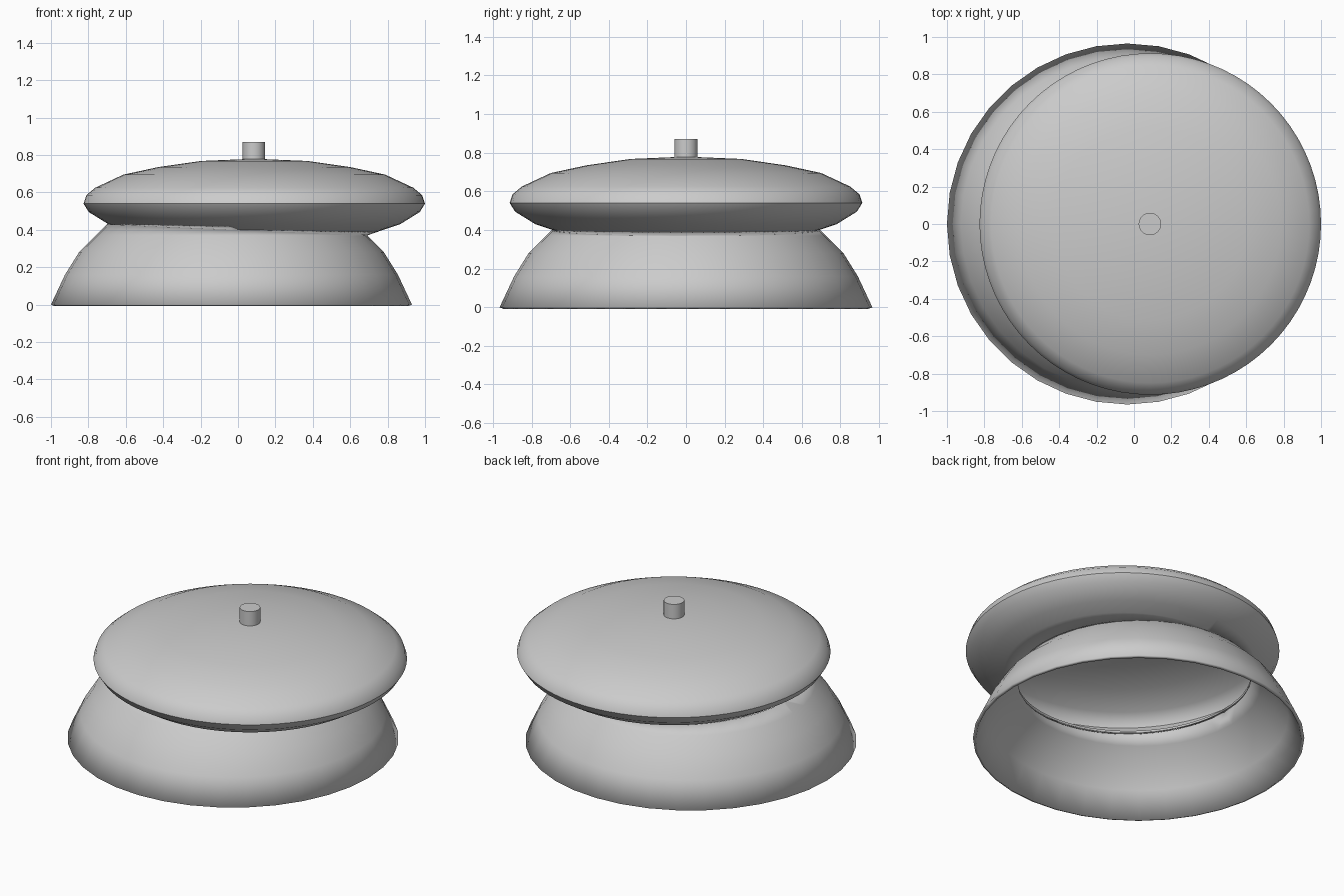
import bpy, bmesh, math
from mathutils import Vector

cube = bpy.data.objects.get("Cube")
if cube:
    bpy.data.objects.remove(cube, do_unlink=True)

grey = bpy.data.materials.new("plain_grey")
grey.use_nodes = True
colour = (0.6, 0.6, 0.6, 1)
grey.diffuse_color = colour
grey.node_tree.nodes["Principled BSDF"].inputs["Base Color"].default_value = colour

# Tilted plane where the lid meets the base
SEAM_POINT = Vector((0, 0, 0.4))
SEAM_NORMAL = Vector((0.043, 0, 1)).normalized()


def lathe(name, profile, centre_x, sides, keep=None, wall=0.0, angle=40):
    """Revolve (radius, z) points listed from bottom to top; keep one side of the seam."""
    bm = bmesh.new()
    rings = []
    for r, z in profile:
        if r == 0:
            rings.append([bm.verts.new((centre_x, 0, z))] * sides)
        else:
            rings.append([bm.verts.new((centre_x + r * math.cos(2 * math.pi * i / sides),
                                        r * math.sin(2 * math.pi * i / sides), z))
                          for i in range(sides)])
    for low, high in zip(rings, rings[1:]):
        for i in range(sides):
            j = (i + 1) % sides
            corners = list(dict.fromkeys((low[i], low[j], high[j], high[i])))
            bm.faces.new(corners)
    if keep:
        bmesh.ops.bisect_plane(bm, geom=bm.verts[:] + bm.edges[:] + bm.faces[:],
                               plane_co=SEAM_POINT, plane_no=SEAM_NORMAL,
                               clear_outer=keep == "below", clear_inner=keep == "above")
    mesh = bpy.data.meshes.new(name)
    bm.to_mesh(mesh)
    bm.free()
    mesh.materials.append(grey)
    obj = bpy.data.objects.new(name, mesh)
    bpy.context.collection.objects.link(obj)
    bpy.ops.object.select_all(action="DESELECT")
    obj.select_set(True)
    bpy.context.view_layer.objects.active = obj
    bpy.ops.object.shade_smooth_by_angle(angle=math.radians(angle))
    if wall:
        shell = obj.modifiers.new("Wall", "SOLIDIFY")
        shell.thickness = wall
        shell.offset = -1
    return obj


# Open flared base, hollow inside
lathe("base_shell", [(0.965, 0), (0.89, 0.16), (0.815, 0.28), (0.725, 0.37),
                     (0.665, 0.43), (0.6, 0.48)], -0.035, 36, "below", 0.02)

# Hollow lens-shaped lid, open underneath over the base
lathe("lid_shell", [(0.5, 0.335), (0.605, 0.37), (0.69, 0.4), (0.78, 0.43), (0.885, 0.495),
                    (0.913, 0.54), (0.898, 0.585), (0.85, 0.625), (0.7, 0.695),
                    (0.515, 0.735), (0.285, 0.768), (0, 0.78)], 0.087, 72, "above", 0.012)

# Small knob on the lid
lathe("lid_knob", [(0, 0.77), (0.06, 0.77), (0.06, 0.87), (0, 0.87)], 0.085, 32)
